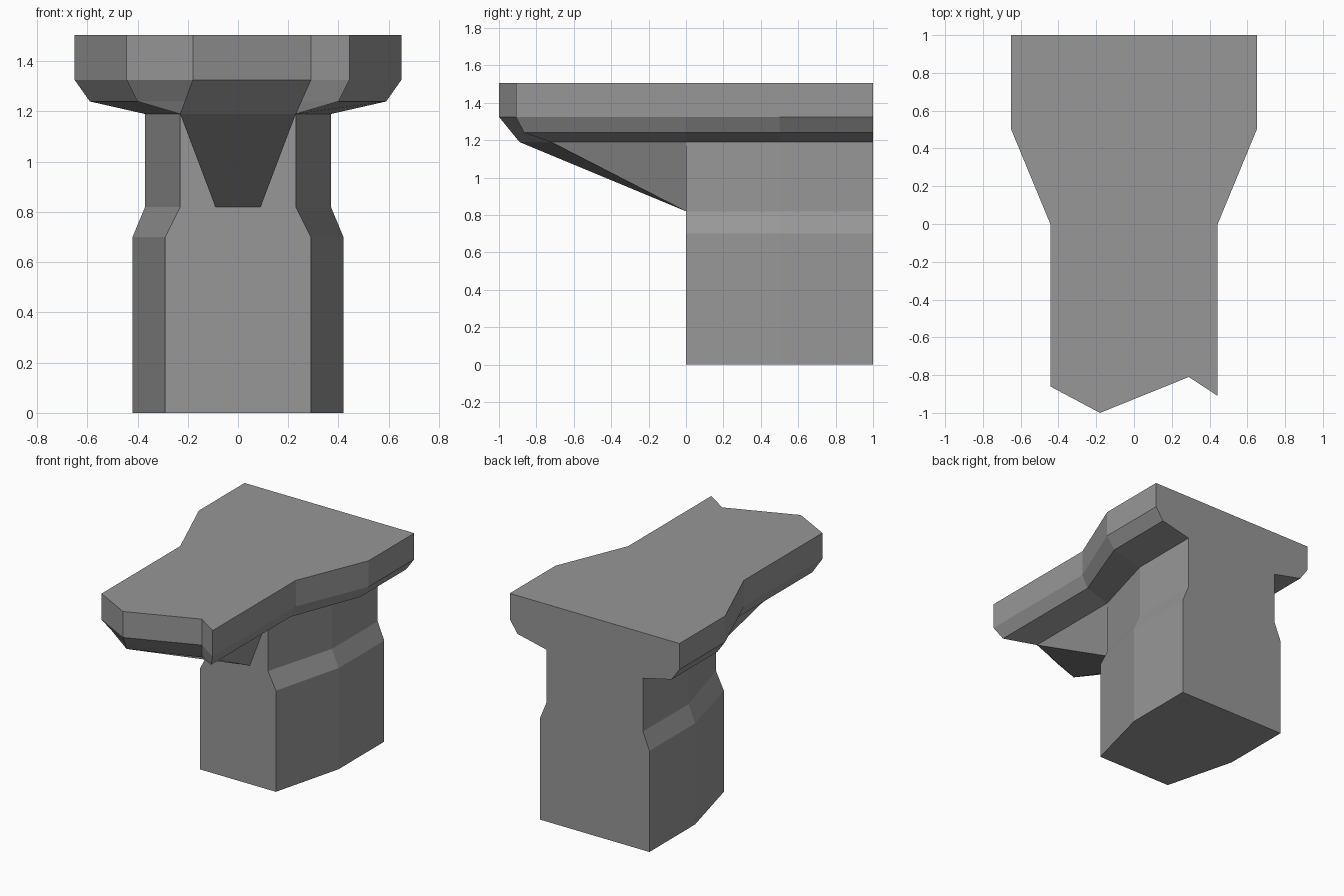
import bpy, bmesh

if "Cube" in bpy.data.objects:
    bpy.data.objects.remove(bpy.data.objects["Cube"])

bm = bmesh.new()


def face(points):
    # drop repeated neighbours so collapsed quads become triangles
    pts = [p for i, p in enumerate(points) if p != points[i - 1]]
    if len(pts) > 2:
        bm.faces.new([bm.verts.new(p) for p in pts])


def loft(rings, skip=()):
    for r in range(len(rings) - 1):
        a, b = rings[r], rings[r + 1]
        n = len(a)
        for i in range(n):
            if (r, i) not in skip:
                j = (i + 1) % n
                face([a[i], a[j], b[j], b[i]])


# Column: tapered front half, straight back half, narrower neck
def column_ring(z, front, back, mid):
    half = [(mid, 0), (front, 0), (back, 0.5), (back, 1)]
    return [(-x, y, z) for x, y in reversed(half)] + [(x, y, z) for x, y in half]


column = [column_ring(0, 0.29, 0.42, 0.09),
          column_ring(0.70, 0.29, 0.42, 0.09),
          column_ring(0.82, 0.23, 0.37, 0.09),
          column_ring(1.19, 0.23, 0.37, 0.23)]
loft(column, skip={(2, 3)})   # opening where the bracket joins
face(column[0])


# Slab: wide at the back, broken edge at the front, bevelled underneath
def slab_ring(z, wide, narrow, broken):
    return ([(-wide, 1, z), (-wide, 0.5, z), (-narrow, 0, z)]
            + [(x, y, z) for x, y in broken]
            + [(narrow, 0, z), (wide, 0.5, z), (wide, 1, z)])


edge = [(-0.443, -0.86), (-0.18, -1), (0.29, -0.81), (0.443, -0.91)]
slab = [slab_ring(1.19, 0.37, 0.23, [(-0.23, -0.89), (-0.23, -0.89), (0.23, -0.72), (0.23, -0.72)]),
        slab_ring(1.24, 0.59, 0.40, [(-0.40, -0.81), (-0.211, -0.931), (0.252, -0.753), (0.40, -0.865)]),
        slab_ring(1.325, 0.65, 0.443, edge),
        slab_ring(1.505, 0.65, 0.443, edge)]
loft(slab)
face(slab[-1])

# Bracket: sloping wedge under the overhang
tip_l, tip_r = (-0.23, -0.89, 1.19), (0.23, -0.72, 1.19)
low_l, low_r = (-0.09, 0, 0.82), (0.09, 0, 0.82)
face([tip_l, tip_r, low_r, low_l])
face([tip_l, low_l, (-0.23, 0, 1.19)])
face([tip_r, (0.23, 0, 1.19), low_r])

bmesh.ops.remove_doubles(bm, verts=bm.verts, dist=0.0005)
bmesh.ops.recalc_face_normals(bm, faces=bm.faces)

mesh = bpy.data.meshes.new("broken_support")
bm.to_mesh(mesh)
bm.free()
stone = bpy.data.materials.new("grey stone")
stone.diffuse_color = (0.31, 0.31, 0.31, 1)
stone.use_nodes = True
stone.node_tree.nodes["Principled BSDF"].inputs["Base Color"].default_value = stone.diffuse_color
mesh.materials.append(stone)
bpy.context.collection.objects.link(bpy.data.objects.new("broken_support", mesh))
